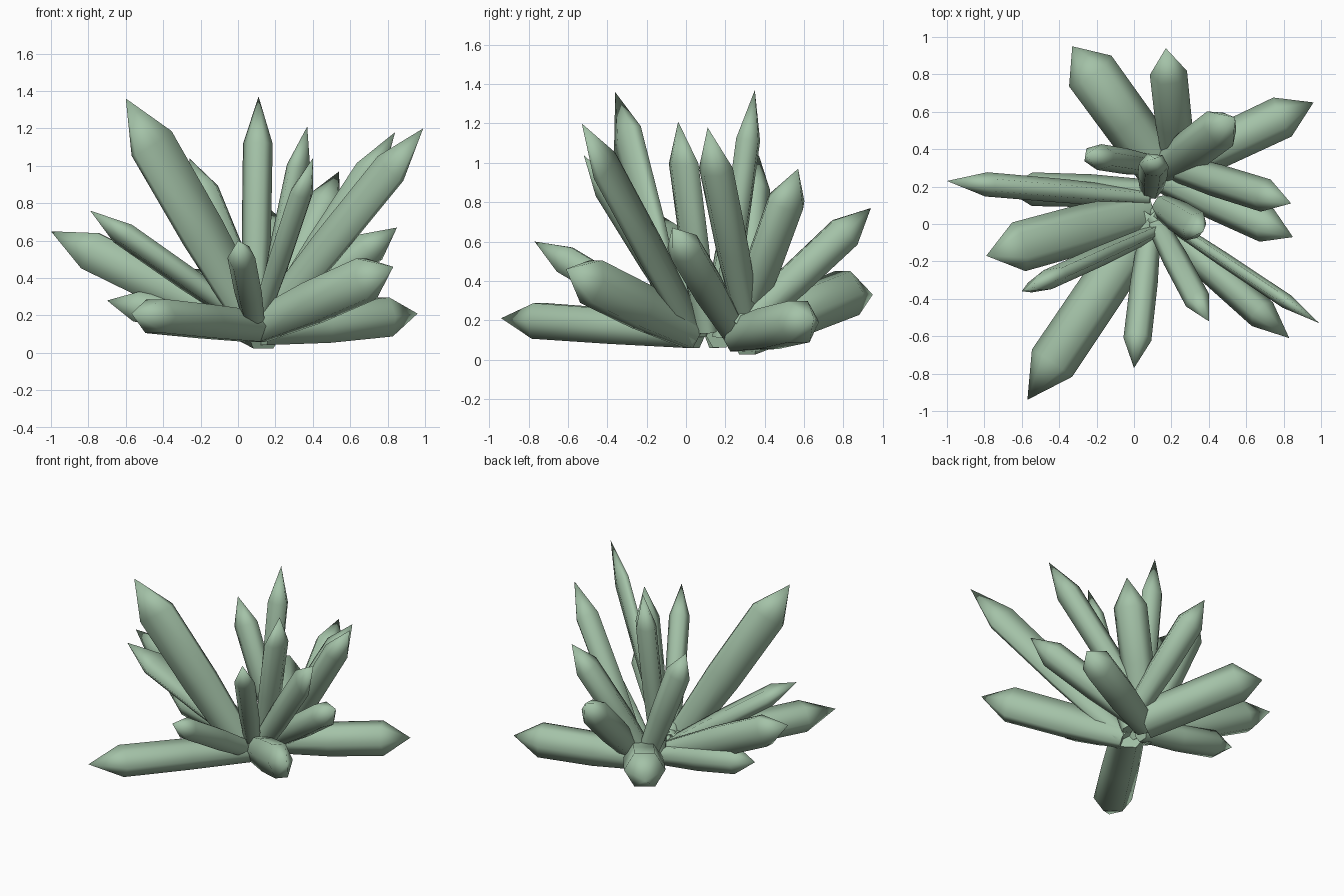
import bpy, bmesh
from math import cos, sin, pi
from mathutils import Vector

if "Cube" in bpy.data.objects:
    bpy.data.objects.remove(bpy.data.objects["Cube"])

mat = bpy.data.materials.new("pale_green_crystal")
mat.diffuse_color = (0.37, 0.54, 0.39, 1)
mat.use_nodes = True
mat.node_tree.nodes["Principled BSDF"].inputs["Base Color"].default_value = mat.diffuse_color


def crystal(i, base, tip, ru, rv, taper=0.75, lift=0.0, shoulder=0.8):
    """Six-sided shard: root, full body, shoulder, pointed tip (ru = sideways, rv = upright half-width)."""
    base, tip = Vector(base), Vector(tip)
    d = (tip - base).normalized()
    u = d.cross(Vector((0, 0, 1))).normalized()
    v = u.cross(d)
    bm = bmesh.new()
    rings = []
    for t, s in ((0, taper), (0.4, 0.98), (shoulder, 1.0)):
        c = base.lerp(tip, t) + Vector((0, 0, lift * t))
        rings.append([bm.verts.new(c + u * (ru * s * cos(k * pi / 3)) + v * (rv * 1.1 * s * sin(k * pi / 3)))
                      for k in range(6)])
    point = bm.verts.new(tip)
    for k in range(6):
        n = (k + 1) % 6
        for a, b in zip(rings, rings[1:]):
            bm.faces.new((a[k], a[n], b[n], b[k]))
        bm.faces.new((rings[-1][k], rings[-1][n], point))
    bm.faces.new(rings[0])
    bmesh.ops.recalc_face_normals(bm, faces=bm.faces)
    for f in bm.faces:
        f.smooth = len(f.verts) < 6
    me = bpy.data.meshes.new(f"crystal_{i:02d}")
    bm.to_mesh(me)
    bm.free()
    me.materials.append(mat)
    bpy.context.collection.objects.link(bpy.data.objects.new(me.name, me))


# root, tip, half-widths of each shard (optional root taper, shoulder lift)
shards = [
    # back
    ((.15, .29, .13), (-.33, .95, .33), .14, .12, .95, .06),
    ((.24, .28, .15), (.17, .94, .77), .10, .09),
    ((.13, .26, .12), (.96, .65, .21), .115, .11),
    ((.14, .27, .14), (.54, .57, .97), .115, .08),
    # upright centre
    ((.11, .31, .15), (-.26, .37, 1.04), .07, .085),
    ((.09, .18, .11), (.11, .35, 1.37), .08, .06),
    ((.14, .10, .14), (.37, -.04, 1.21), .088, .05),
    # right
    ((.16, .32, .15), (.84, .11, 1.18), .09, .075),
    ((.15, .24, .15), (.85, -.07, .67), .095, .085),
    # left
    ((.05, .14, .13), (-1, .23, .65), .065, .11),
    ((.08, .17, .12), (-.70, .19, .28), .09, .085),
    ((.08, .07, .15), (-.79, -.17, .76), .135, .06),
    # front
    ((.09, -.05, .16), (-.60, -.36, 1.36), .055, .13),
    ((.09, .04, .14), (-.57, -.94, .21), .13, .095, .9),
    ((.09, .00, .14), (.00, -.77, .60), .075, .075),
    ((.10, .04, .13), (.40, -.52, 1.04), .07, .05),
    ((.12, .05, .13), (.99, -.53, 1.20), .04, .10),
    ((.11, .03, .14), (.83, -.61, .46), .085, .12),
]
for i, s in enumerate(shards, 1):
    crystal(i, *s)
